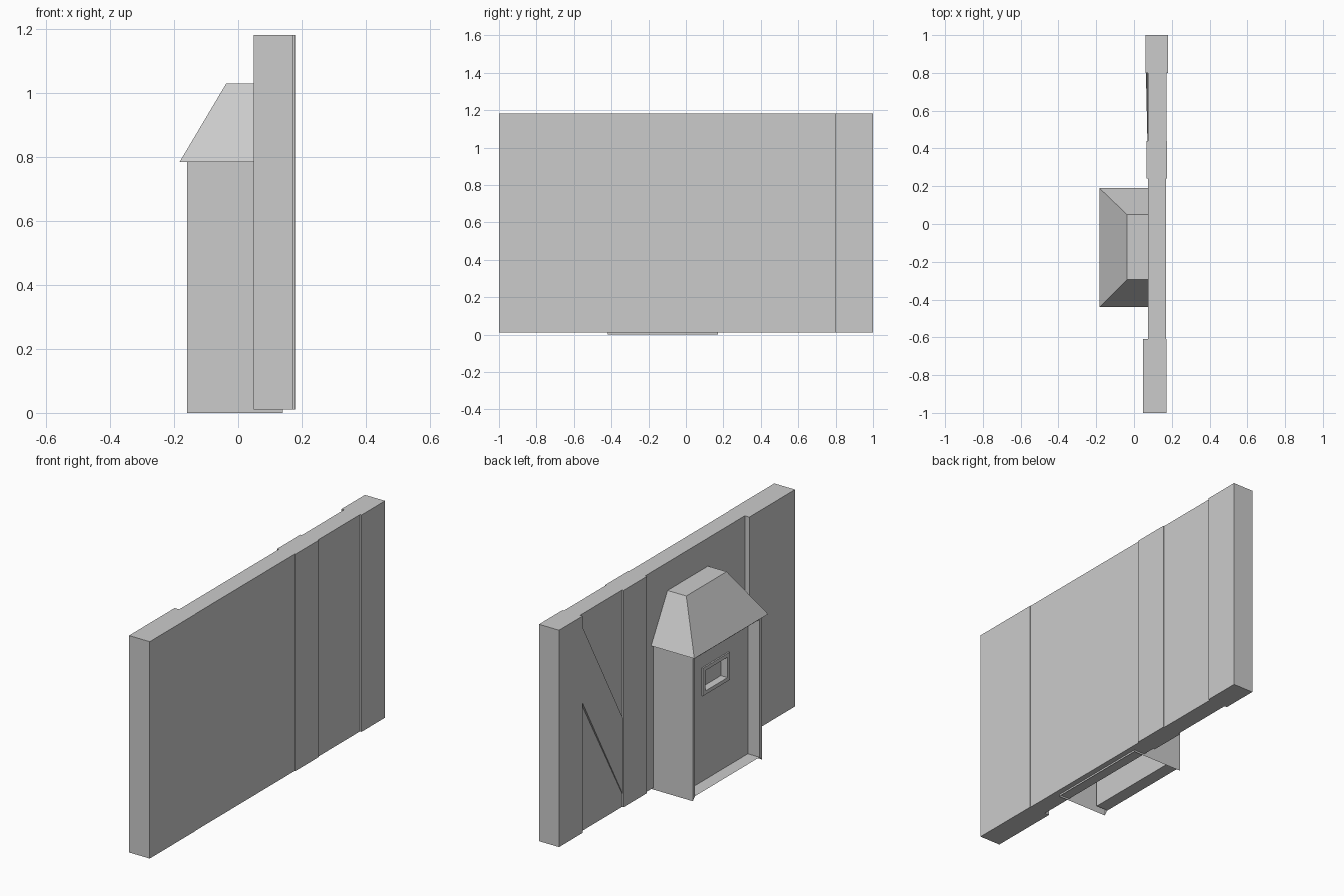
import bpy, bmesh
from mathutils import Vector

if "Cube" in bpy.data.objects:
    bpy.data.objects.remove(bpy.data.objects["Cube"])


def finish(name, bm):
    mesh = bpy.data.meshes.new(name)
    bm.to_mesh(mesh)
    bm.free()
    obj = bpy.data.objects.new(name, mesh)
    bpy.context.collection.objects.link(obj)
    return obj


def frustum(name, lower, upper, z0, z1):
    """Solid between two (x0, x1, y0, y1) rectangles."""
    bm = bmesh.new()
    rings = []
    for (x0, x1, y0, y1), z in ((lower, z0), (upper, z1)):
        rings.append([bm.verts.new((x, y, z)) for x, y in
                      ((x0, y0), (x1, y0), (x1, y1), (x0, y1))])
    a, b = rings
    bm.faces.new(a[::-1])
    bm.faces.new(b)
    for i in range(4):
        j = (i + 1) % 4
        bm.faces.new((a[i], a[j], b[j], b[i]))
    return name, bm


def inset_to(bm, face, y0, y1, z0, z1):
    """Inset a face so that it fills the given y/z rectangle."""
    c = face.calc_center_median()
    bmesh.ops.inset_region(bm, faces=[face], thickness=0.005, use_even_offset=True)
    for v in face.verts:
        v.co.y = y1 if v.co.y > c.y else y0
        v.co.z = z1 if v.co.z > c.z else z0
    return face


def push(bm, face, dx):
    """Extrude a face along x."""
    new = bmesh.ops.extrude_discrete_faces(bm, faces=[face])["faces"][0]
    bmesh.ops.translate(bm, verts=list(new.verts), vec=Vector((dx, 0, 0)))
    return new


# Wall boards side by side: y range, then x range
boards = [(-1.0, -0.61, 0.048, 0.172), (-0.61, 0.24, 0.075, 0.17),
          (0.24, 0.44, 0.065, 0.176), (0.44, 0.80, 0.075, 0.171),
          (0.80, 1.0, 0.06, 0.18)]
for i, (y0, y1, x0, x1) in enumerate(boards):
    r = (x0, x1, y0, y1)
    finish(*frustum(f"wall_board_{i + 1}", r, r, 0.01, 1.183))

# Broad diagonal brace, slightly thicker toward the end post
bm = bmesh.new()
front, back = [], []
for y, z, x in ((0.44, 0.08, 0.071), (0.80, 0.72, 0.063), (0.80, 1.13, 0.063), (0.44, 0.49, 0.071)):
    front.append(bm.verts.new((x, y, z)))
    back.append(bm.verts.new((0.09, y, z)))
bm.faces.new(front)
bm.faces.new(back[::-1])
for i in range(4):
    j = (i + 1) % 4
    bm.faces.new((front[i], front[j], back[j], back[i]))
bmesh.ops.recalc_face_normals(bm, faces=bm.faces)
finish("diagonal_brace", bm)

# Booth shell, open underneath, with recessed door and framed window
rect = (-0.16, 0.14, -0.42, 0.17)
name, bm = frustum("booth", rect, rect, 0.0, 0.785)
bm.normal_update()
bottom = min(bm.faces, key=lambda f: f.normal.z)
bmesh.ops.delete(bm, geom=[bottom], context='FACES_ONLY')
door = min(bm.faces, key=lambda f: f.normal.x)
door = inset_to(bm, door, -0.40, 0.15, 0.02, 0.765)
door = push(bm, door, 0.07)
window = inset_to(bm, door, -0.235, -0.005, 0.485, 0.635)
window = push(bm, window, -0.008)
window = inset_to(bm, window, -0.215, -0.025, 0.505, 0.615)
push(bm, window, 0.04)
finish(name, bm)

# Hipped roof running back into the wall
finish(*frustum("booth_roof", (-0.183, 0.14, -0.44, 0.19),
                (-0.037, 0.14, -0.295, 0.05), 0.785, 1.031))
